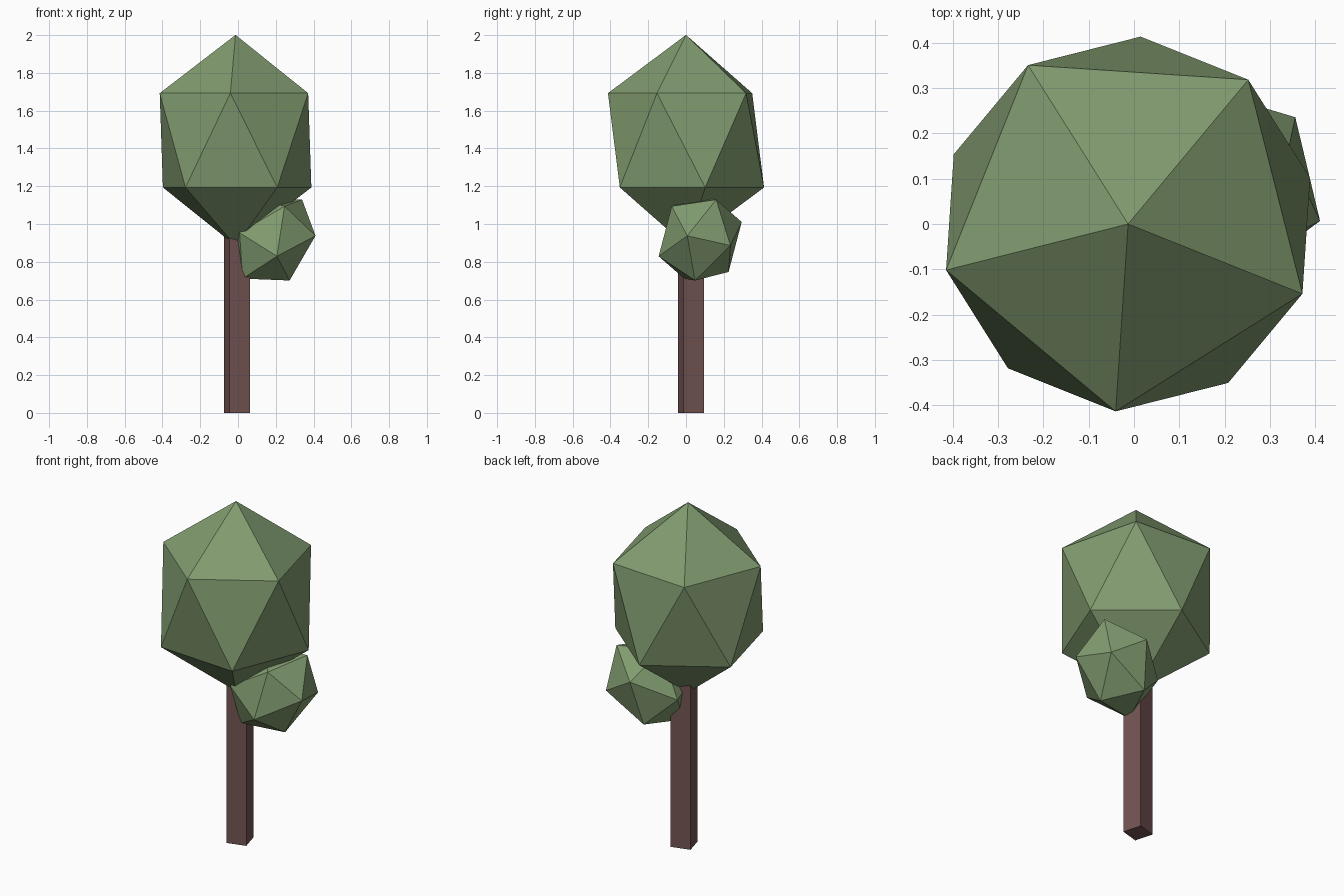
import bpy
from math import radians, cos, sin
from mathutils import Vector, Matrix

if "Cube" in bpy.data.objects:
    bpy.data.objects.remove(bpy.data.objects["Cube"])


def material(name, rgb):
    mat = bpy.data.materials.new(name)
    mat.diffuse_color = (*rgb, 1)
    mat.use_nodes = True
    mat.node_tree.nodes["Principled BSDF"].inputs["Base Color"].default_value = mat.diffuse_color
    return mat


def foliage(name, centre, up, toward, width, height, mat):
    """Stretched icosahedron: pole along `up`, one upper ring corner toward `toward`."""
    z = Vector(up).normalized()
    x = Vector(toward)
    x = (x - z * x.dot(z)).normalized()
    y = z.cross(x)
    bpy.ops.mesh.primitive_ico_sphere_add(subdivisions=1, radius=1)
    obj = bpy.context.object
    obj.name = name
    turn = Matrix((x, y, z)).transposed().to_4x4()
    stretch = Matrix.Diagonal((width, width, height, 1))
    obj.data.transform(Matrix.Translation(centre) @ turn @ stretch)
    obj.data.materials.append(mat)
    return obj


leaf = material("leaf_green", (0.22, 0.33, 0.16))
bark = material("bark_brown", (0.17, 0.09, 0.085))

# Trunk: slightly turned square post running into the crown
bpy.ops.mesh.primitive_cube_add(size=1, location=(-0.006, 0.026, 0.5),
                                rotation=(0, 0, radians(15.5)))
trunk = bpy.context.object
trunk.name = "trunk"
trunk.scale = (0.112, 0.112, 1.0)
trunk.data.materials.append(bark)

# Main crown, upright
a = radians(-21.8)
foliage("crown", (-0.013, 0.0, 1.443), (0, 0, 1), (cos(a), sin(a), 0),
        0.463, 0.558, leaf)

# Small side clump, same shape tilted outward
foliage("side_clump", (0.182, 0.075, 0.92), (0.158, 0.085, 0.21),
        (0.228, -0.07, 0.015), 0.229, 0.275, leaf)
